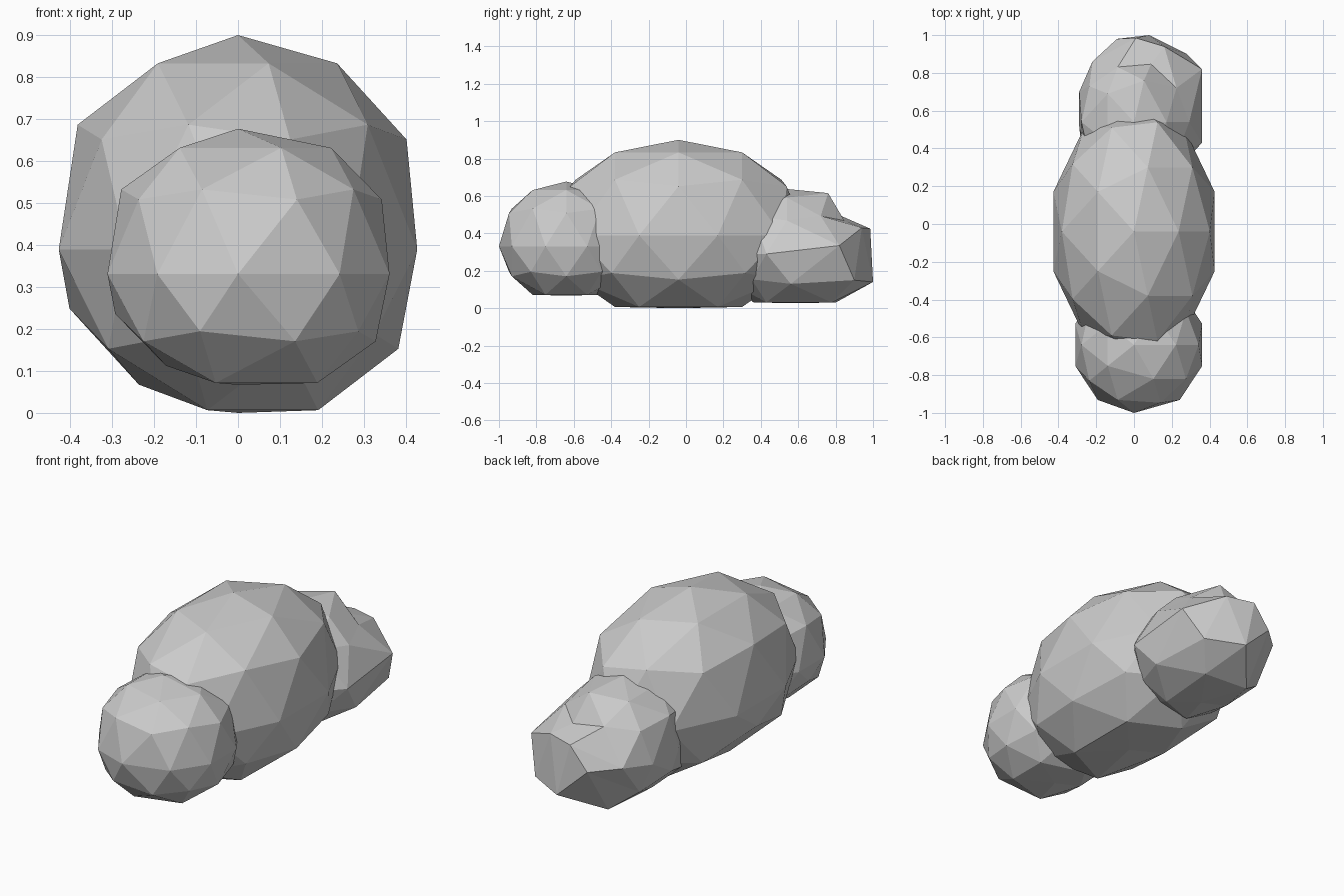
import bpy, bmesh
from mathutils import Vector


def lump(name, center, radii, push_right=0.0, moves=()):
    """Low-poly ball with a settled lower half; moves = (unit direction, final position)."""
    bm = bmesh.new()
    bmesh.ops.create_icosphere(bm, subdivisions=2, radius=1.0)
    c = Vector(center)
    targets = {}
    for direction, pos in moves:
        d = Vector(direction)
        targets[min(bm.verts, key=lambda v: (v.co - d).length)] = Vector(pos)
    for v in bm.verts:
        u = v.co.copy()
        # lower half sags, except one seam running to the bottom point
        seam = u.z < -0.4 and abs(u.y) < 0.01 and u.x < 0.01
        sag = -0.135 * radii[2] if u.z < 0.01 and not seam else 0.0
        p = c + Vector((u.x * radii[0], u.y * radii[1], u.z * radii[2] + sag))
        if u.x > 0.01:
            p.x += push_right
        v.co = targets.get(v, p)
    bmesh.ops.recalc_face_normals(bm, faces=bm.faces)
    me = bpy.data.meshes.new(name)
    bm.to_mesh(me)
    bm.free()
    ob = bpy.data.objects.new(name, me)
    bpy.context.collection.objects.link(ob)
    return ob


# large middle boulder
lump("middle_boulder", (0, -0.04, 0.45), (0.449, 0.68, 0.45))

# small front boulder, widened towards +x
lump("front_boulder", (0, -0.64, 0.372), (0.327, 0.36, 0.305), push_right=0.05)

# rear boulder, with its back pulled out unevenly
lump("rear_boulder", (0, 0.54, 0.332), (0.327, 0.36, 0.305), moves=(
    ((0.951, 0.309, 0), (0.36, 0.82, 0.335)),
    ((0.951, -0.309, 0), (0.36, 0.43, 0.29)),
    ((0.724, 0.526, -0.447), (0.28, 0.90, 0.15)),
    ((0.263, 0.809, -0.526), (0.08, 1.00, 0.14)),
    ((-0.276, 0.851, -0.447), (-0.09, 0.98, 0.30)),
    ((0, 1, 0), (0.01, 0.985, 0.425)),
    ((0.588, 0.809, 0), (0.16, 0.94, 0.43)),
    ((-0.588, 0.809, 0), (-0.22, 0.86, 0.31)),
    ((-0.951, 0.309, 0), (-0.29, 0.70, 0.29)),
    ((-0.951, -0.309, 0), (-0.285, 0.47, 0.29)),
    ((0.162, 0.5, 0.851), (0.053, 0.76, 0.615)),
    ((-0.425, 0.309, 0.851), (-0.139, 0.69, 0.59)),
    ((-0.162, 0.5, -0.851), (-0.09, 0.80, 0.03)),
    ((0.425, 0.309, -0.851), (0.17, 0.78, 0.03)),
    ((0.851, 0, -0.526), (0.32, 0.56, 0.13)),
))
